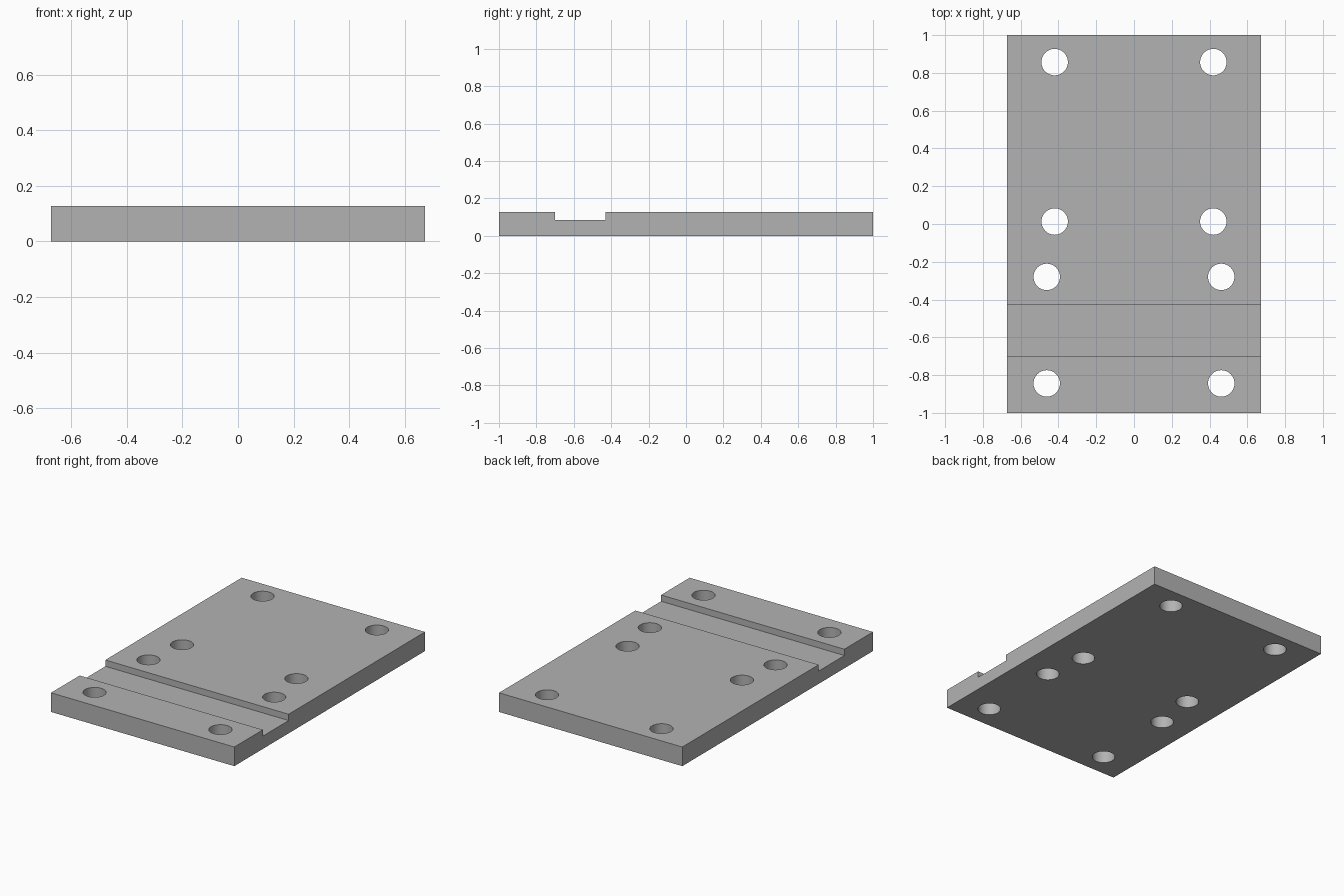
import bpy
import bmesh
from mathutils import Matrix, Vector

cube = bpy.data.objects.get("Cube")
if cube:
    bpy.data.objects.remove(cube, do_unlink=True)

HALF_WIDTH = 0.673
HEIGHT = 0.127
GROOVE_FLOOR = 0.085
GROOVE_FRONT, GROOVE_BACK = -0.70, -0.43
HOLE_RADIUS = 0.07

# Plain grey metal
grey = bpy.data.materials.new("plain grey")
grey.use_nodes = True
colour = (0.45, 0.45, 0.45, 1)
grey.diffuse_color = colour
grey.node_tree.nodes["Principled BSDF"].inputs["Base Color"].default_value = colour


def make_object(name, bm):
    bmesh.ops.recalc_face_normals(bm, faces=bm.faces)
    mesh = bpy.data.meshes.new(name)
    bm.to_mesh(mesh)
    bm.free()
    mesh.materials.append(grey)
    obj = bpy.data.objects.new(name, mesh)
    bpy.context.collection.objects.link(obj)
    return obj


# Plate: side profile with the cross groove, extruded over the width
profile = [(-1, 0), (1, 0), (1, HEIGHT), (GROOVE_BACK, HEIGHT),
           (GROOVE_BACK, GROOVE_FLOOR), (GROOVE_FRONT, GROOVE_FLOOR),
           (GROOVE_FRONT, HEIGHT), (-1, HEIGHT)]
bm = bmesh.new()
side = bm.faces.new([bm.verts.new((-HALF_WIDTH, y, z)) for y, z in profile])
sweep = bmesh.ops.extrude_face_region(bm, geom=[side])
bmesh.ops.translate(bm, vec=Vector((2 * HALF_WIDTH, 0, 0)),
                    verts=[v for v in sweep["geom"] if isinstance(v, bmesh.types.BMVert)])
plate = make_object("mounting_plate", bm)

# Hole cutters: mirrored pairs, two spacings
bm = bmesh.new()
for x, y in [(0.42, 0.857), (0.42, 0.013), (0.462, -0.28), (0.462, -0.844)]:
    for sign in (-1, 1):
        bmesh.ops.create_cone(bm, cap_ends=True, segments=48,
                              radius1=HOLE_RADIUS, radius2=HOLE_RADIUS, depth=1,
                              matrix=Matrix.Translation((sign * x, y, 0)))
cutter = make_object("hole_cutters", bm)

# Drill the holes through the plate
drill = plate.modifiers.new("bolt_holes", "BOOLEAN")
drill.operation = "DIFFERENCE"
drill.solver = "EXACT"
drill.object = cutter
bpy.ops.object.select_all(action="DESELECT")
plate.select_set(True)
bpy.context.view_layer.objects.active = plate
bpy.ops.object.modifier_apply(modifier=drill.name)
bpy.data.objects.remove(cutter, do_unlink=True)

# Smooth hole walls, crisp plate edges
bpy.ops.object.shade_smooth_by_angle(angle=0.5)
